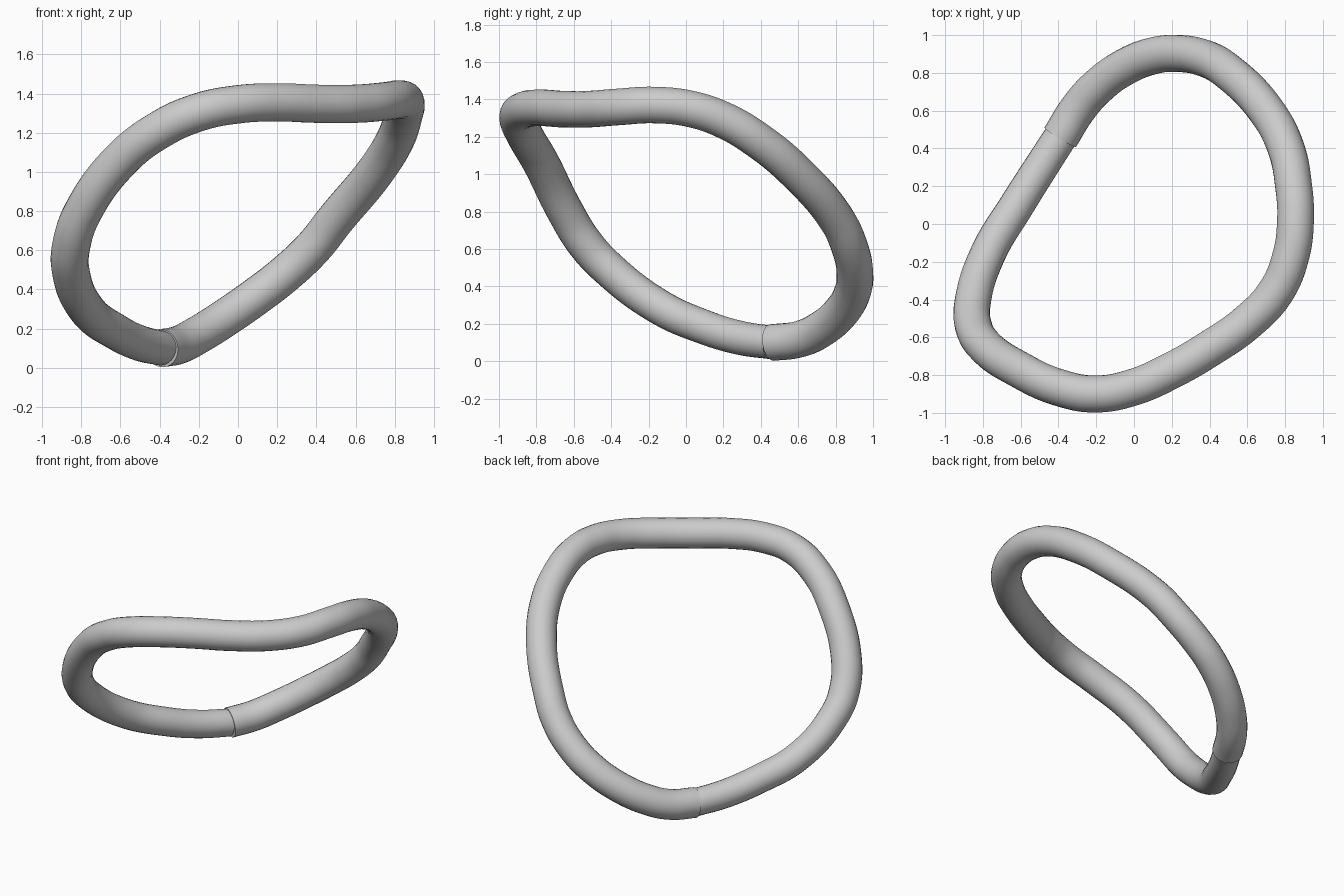
import bpy

# Centre line of the bent ring: starts and ends at the visible seam
path = [
    (-0.39, 0.46, 0.10), (-0.30, 0.605, 0.118), (-0.20, 0.72, 0.17),
    (-0.05, 0.83, 0.265), (0.10, 0.89, 0.37), (0.23, 0.903, 0.47),
    (0.38, 0.875, 0.61), (0.50, 0.805, 0.76), (0.70, 0.60, 1.00),
    (0.805, 0.40, 1.17), (0.845, 0.20, 1.29), (0.855, 0.02, 1.35),
    (0.83, -0.17, 1.37), (0.75, -0.36, 1.36), (0.60, -0.52, 1.348),
    (0.40, -0.66, 1.348), (0.20, -0.775, 1.355), (0.0, -0.863, 1.345),
    (-0.20, -0.90, 1.305), (-0.40, -0.865, 1.215), (-0.60, -0.775, 1.06),
    (-0.79, -0.645, 0.80), (-0.85, -0.54, 0.63), (-0.855, -0.42, 0.50),
    (-0.77, -0.15, 0.295), (-0.62, 0.10, 0.182), (-0.50, 0.29, 0.125),
    (-0.39, 0.46, 0.10),
]

# Round tube swept along the path, slightly thinner where it meets the start
curve = bpy.data.curves.new("bent_ring", 'CURVE')
curve.dimensions = '3D'
curve.bevel_depth = 0.098
curve.bevel_resolution = 10
curve.resolution_u = 10
curve.use_fill_caps = True
spline = curve.splines.new('BEZIER')
spline.bezier_points.add(len(path) - 1)
for i, (bp, co) in enumerate(zip(spline.bezier_points, path)):
    bp.co = co
    bp.handle_left_type = bp.handle_right_type = 'AUTO'
    left = len(path) - 1 - i
    bp.radius = 0.91 + 0.09 * min(1, left / 5)

ring = bpy.data.objects.new("bent_ring", curve)
bpy.context.collection.objects.link(ring)
bpy.context.view_layer.objects.active = ring
ring.select_set(True)
bpy.ops.object.convert(target='MESH')
bpy.ops.object.shade_smooth_by_angle()
